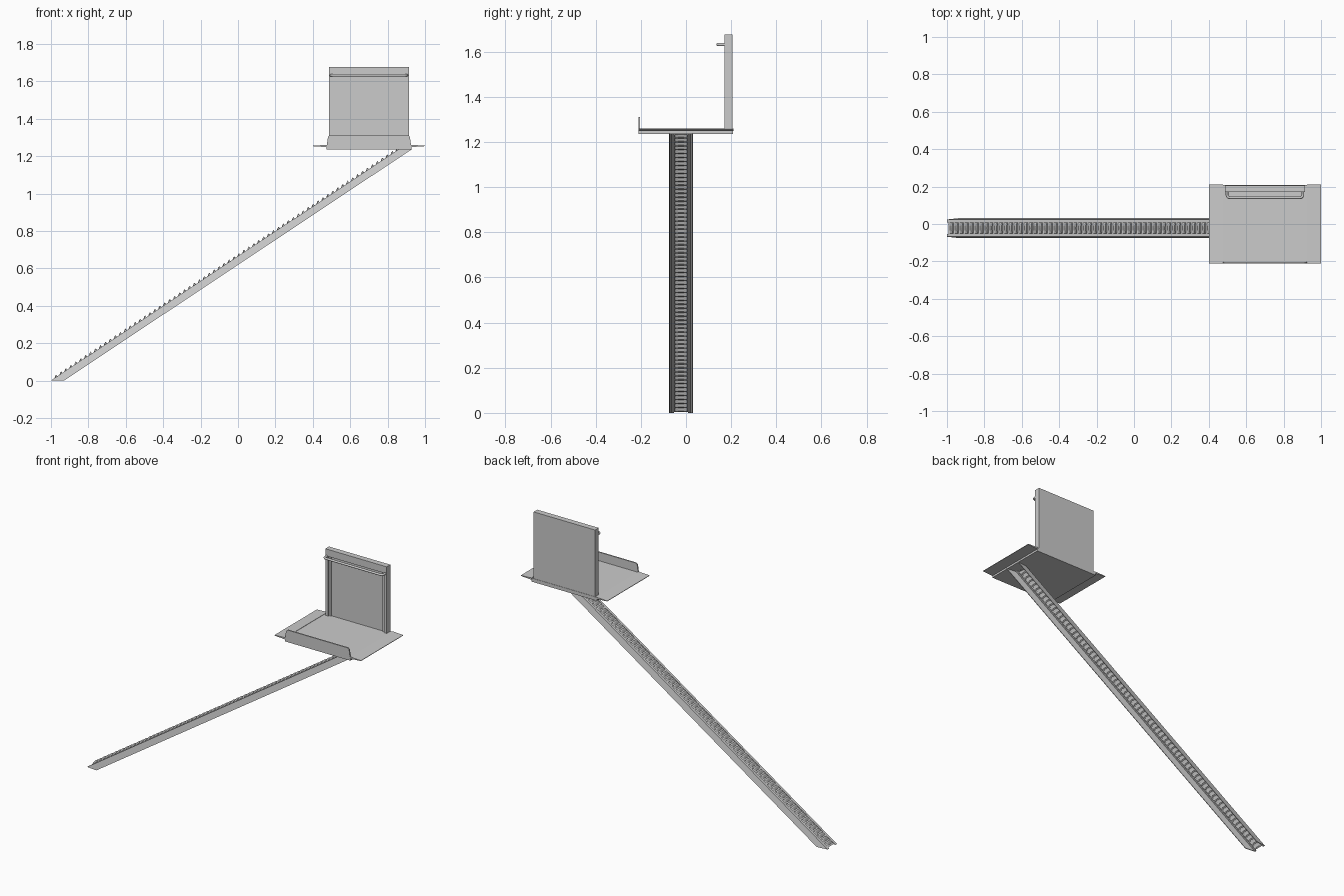
import bpy, bmesh, math

if "Cube" in bpy.data.objects:
    bpy.data.objects.remove(bpy.data.objects["Cube"])

SLOPE = 1.237 / 1.86
ANG = math.atan(SLOPE)
TOP_Z = 1.237
RAIL_Y = -0.022
CX = 0.7


def make(name, verts, faces):
    me = bpy.data.meshes.new(name)
    me.from_pydata(verts, [], faces)
    bm = bmesh.new()
    bm.from_mesh(me)
    bmesh.ops.recalc_face_normals(bm, faces=bm.faces)
    bm.to_mesh(me)
    bm.free()
    ob = bpy.data.objects.new(name, me)
    bpy.context.collection.objects.link(ob)
    return ob


def prism(name, profile, a, b, place):
    """Extrude a closed 2D profile from a to b; place(u, v, w) gives xyz."""
    n = len(profile)
    verts = [place(u, v, w) for w in (a, b) for u, v in profile]
    faces = [[i, (i + 1) % n, n + (i + 1) % n, n + i] for i in range(n)]
    faces += [list(range(n)), list(range(n, 2 * n))]
    return make(name, verts, faces)


def box(name, x0, x1, y0, y1, z0, z1):
    return prism(name, [(x0, y0), (x1, y0), (x1, y1), (x0, y1)], z0, z1,
                 lambda u, v, w: (u, v, w))


# Inclined channel rail: open below, slot on top, both ends cut level
half = [(0.07, 0.054), (0.0, 0.046), (0.0, 0.031), (0.007, 0.031),
        (0.007, 0.042), (0.07, 0.050)]
for side, s in (("left", 1), ("right", -1)):
    prism("rail_" + side, half, 0, TOP_Z,
          lambda d, y, z: (-1 + d + z / SLOPE, RAIL_Y + s * y, z))

# Rack: strip of pressed louvre teeth filling the slot
COUNT = 70
length = TOP_Z / math.sin(ANG)
pitch = (length - 0.012) / COUNT
ys = [-0.033, -0.029, -0.025, -0.014, 0.0, 0.014, 0.025, 0.029, 0.033]
lift = [0, 0, 0.008, 0.012, 0.013, 0.012, 0.008, 0, 0]
stations = []
for i in range(COUNT):
    for frac, k in ((0, 0), (0.3, 0.0), (0.7, 0.75), (0.96, 1)):
        stations.append((0.01 + (i + frac) * pitch, k))
stations.append((length - 0.002, 0))
verts, faces = [], []
m = len(ys)
for s, k in stations:
    for y, h in zip(ys, lift):
        n = h * k - 0.002
        verts.append((-1 + s * math.cos(ANG) - n * math.sin(ANG), RAIL_Y + y,
                      s * math.sin(ANG) + n * math.cos(ANG)))
for r in range(len(stations) - 1):
    for c in range(m - 1):
        q = r * m + c
        faces.append([q, q + 1, q + m + 1, q + m])
make("rack_teeth", verts, faces)

# Platform deck
box("platform_deck", 0.473, 0.927, -0.21, 0.208, 1.236, 1.258)

# Tapered boarding flaps on both ends
for side, s in (("left", -1), ("right", 1)):
    flap = [(0.225, 1.248), (0.30, 1.253), (0.30, 1.256), (0.225, 1.260)]
    prism("flap_" + side, flap, -0.21, 0.21, lambda u, z, y: (CX + s * u, y, z))

# Front guard lip with rounded top corners
arc = [(0.205 + 0.015 * math.cos(t), 1.295 + 0.017 * math.sin(t))
       for t in [k * math.pi / 12 for k in range(7)]]
outline = [(0.227, 1.238), (0.227, 1.245)] + arc
outline += [(-u, z) for u, z in reversed(outline)]
prism("front_guard", outline, -0.211, -0.203, lambda u, z, y: (CX + u, y, z))

# Backrest panel with raised frame
box("back_panel", 0.487, 0.913, 0.185, 0.206, 1.25, 1.676)
box("back_top_bar", 0.487, 0.913, 0.170, 0.186, 1.632, 1.676)
for side, s in (("left", -1), ("right", 1)):
    x0, x1 = sorted((CX + s * 0.213, CX + s * 0.193))
    box("back_frame_" + side, x0, x1, 0.170, 0.186, 1.255, 1.633)
    x0, x1 = sorted((CX + s * 0.193, CX + s * 0.180))
    box("back_inner_frame_" + side, x0, x1, 0.178, 0.186, 1.255, 1.633)

# Handrail: bent tube returning into the backrest
right = [(0.203, 0.174), (0.203, 0.158)]
right += [(0.188 + 0.015 * math.cos(t), 0.156 - 0.015 * math.sin(t))
          for t in [k * math.pi / 12 for k in range(1, 7)]]
path = right + [(-u, y) for u, y in reversed(right)]
cu = bpy.data.curves.new("handrail", "CURVE")
cu.dimensions = "3D"
cu.bevel_depth = 0.007
cu.bevel_resolution = 3
cu.use_fill_caps = True
sp = cu.splines.new("POLY")
sp.points.add(len(path) - 1)
for p, (u, y) in zip(sp.points, path):
    p.co = (CX + u, y, 1.632, 1)
rail = bpy.data.objects.new("handrail", cu)
bpy.context.collection.objects.link(rail)
